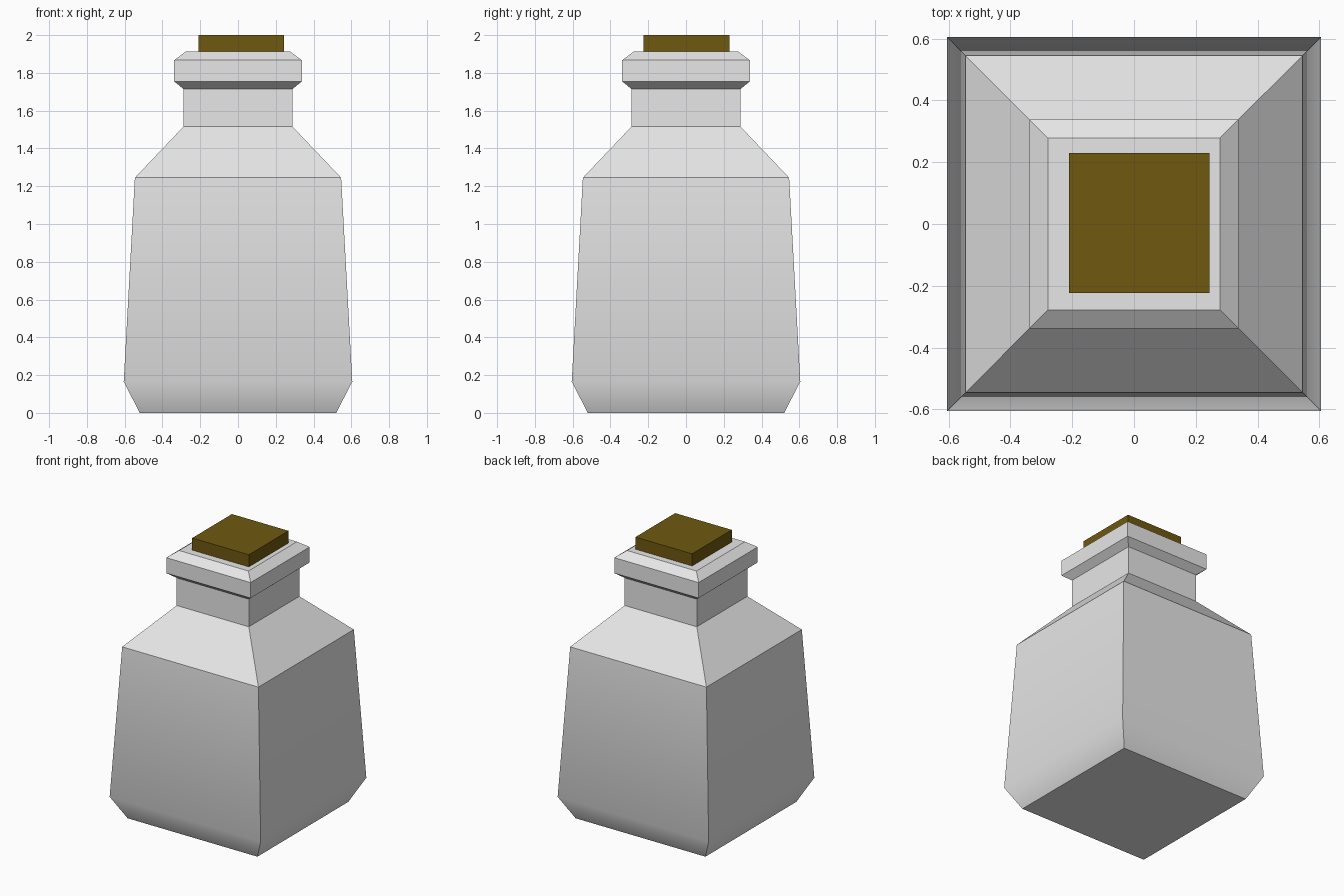
import bpy, bmesh, math

cube = bpy.data.objects.get("Cube")
if cube:
    bpy.data.objects.remove(cube, do_unlink=True)


def material(name, colour):
    mat = bpy.data.materials.new(name)
    mat.use_nodes = True
    mat.diffuse_color = colour
    mat.node_tree.nodes["Principled BSDF"].inputs["Base Color"].default_value = colour
    return mat


def square_loft(name, profile, mat, centre=(0, 0)):
    """Stack square rings given as (half width, height) and cap both ends."""
    bm = bmesh.new()
    rings = [[bm.verts.new((centre[0] + sx * w, centre[1] + sy * w, z))
              for sx, sy in ((-1, -1), (1, -1), (1, 1), (-1, 1))]
             for w, z in profile]
    for low, high in zip(rings, rings[1:]):
        for i in range(4):
            j = (i + 1) % 4
            bm.faces.new((low[i], low[j], high[j], high[i]))
    bm.faces.new(rings[0][::-1])
    bm.faces.new(rings[-1])
    mesh = bpy.data.meshes.new(name)
    bm.to_mesh(mesh)
    bm.free()
    mesh.materials.append(mat)
    obj = bpy.data.objects.new(name, mesh)
    bpy.context.collection.objects.link(obj)
    return obj


glass = material("pale grey glass", (0.8, 0.8, 0.8, 1))
cork = material("brown cork", (0.156, 0.098, 0.005, 1))

# Bottle: tapered body, sloped shoulder, neck and chamfered lip
bottle = square_loft("bottle", [
    (0.52, 0), (0.605, 0.165), (0.546, 1.245), (0.289, 1.515),
    (0.289, 1.715), (0.338, 1.755), (0.338, 1.867), (0.278, 1.912)], glass)

# Stopper sits slightly off centre in the lip
square_loft("stopper", [(0.227, 1.9), (0.227, 2.0)], cork, (0.017, 0.003))

# The soft bottom edge blends into the sides, all other edges stay sharp
bpy.ops.object.select_all(action="DESELECT")
bottle.select_set(True)
bpy.context.view_layer.objects.active = bottle
bpy.ops.object.shade_smooth_by_angle(angle=math.radians(35))
